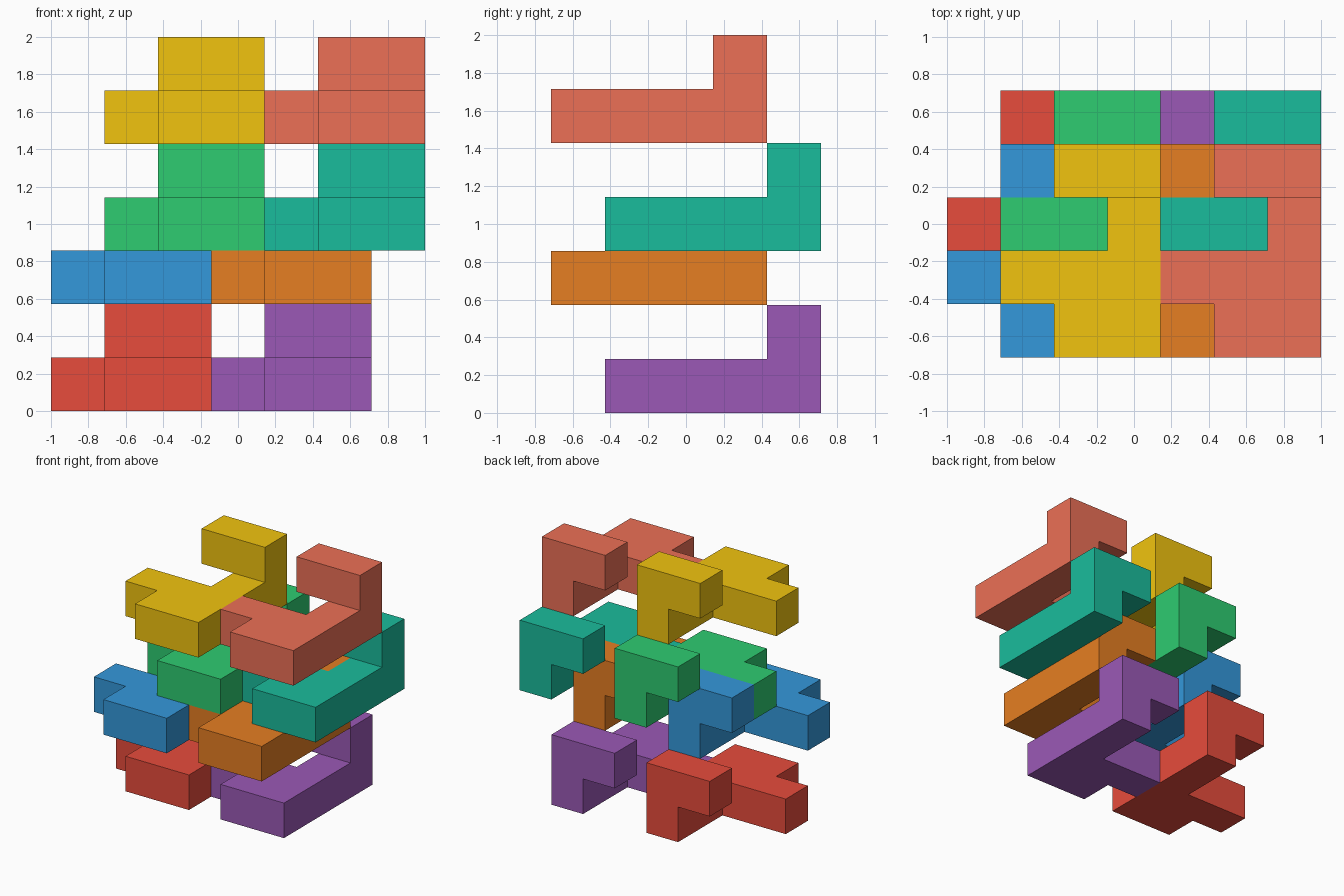
import bpy, bmesh
from mathutils import Vector

if "Cube" in bpy.data.objects:
    bpy.data.objects.remove(bpy.data.objects["Cube"])

U = 2 / 7                                  # edge of one grid cell
ORIGIN = Vector((-1, -2.5 * U, 0))

# Cells of one interlocking piece: hooked base plus a raised tab at the back
CELLS = {(2, 0, 0), (2, 1, 0), (2, 2, 0), (2, 3, 0), (1, 0, 0), (1, 1, 0), (0, 1, 0),
         (1, 3, 1), (2, 3, 1)}


def srgb(code):
    values = [int(code[i:i + 2], 16) / 255 for i in (0, 2, 4)]
    return [((v + 0.055) / 1.055) ** 2.4 if v > 0.04 else v / 12.92 for v in values] + [1]


def piece_mesh(name):
    """Outer skin of the joined cells, with flat areas merged."""
    bm = bmesh.new()
    for cell in CELLS:
        for axis in range(3):
            for side in (0, 1):
                neighbour = list(cell)
                neighbour[axis] += 2 * side - 1
                if tuple(neighbour) in CELLS:
                    continue
                corners = []
                for a, b in ((0, 0), (1, 0), (1, 1), (0, 1)):
                    p = Vector(cell)
                    p[axis] += side
                    p[(axis + 1) % 3] += a
                    p[(axis + 2) % 3] += b
                    corners.append(bm.verts.new(p * U))
                bm.faces.new(corners if side else corners[::-1])
    bmesh.ops.remove_doubles(bm, verts=bm.verts, dist=1e-4)
    bmesh.ops.dissolve_limit(bm, angle_limit=0.01, verts=bm.verts, edges=bm.edges)
    mesh = bpy.data.meshes.new(name)
    bm.to_mesh(mesh)
    bm.free()
    return mesh


# The same piece repeated in four staggered layers of two
PIECES = [
    ("red_piece", (0, 1, 0), "e74c3c"),
    ("purple_piece", (3, 1, 0), "9b59b6"),
    ("blue_piece", (0, 0, 2), "3498db"),
    ("orange_piece", (3, 0, 2), "e67e22"),
    ("green_piece", (1, 1, 3), "2ecc71"),
    ("teal_piece", (4, 1, 3), "1abc9c"),
    ("yellow_piece", (1, 0, 5), "f1c40f"),
    ("salmon_piece", (4, 0, 5), "ec7056"),
]
for name, offset, colour in PIECES:
    mesh = piece_mesh(name)
    material = bpy.data.materials.new(name)
    material.diffuse_color = srgb(colour)
    material.use_nodes = True
    material.node_tree.nodes["Principled BSDF"].inputs["Base Color"].default_value = material.diffuse_color
    mesh.materials.append(material)
    piece = bpy.data.objects.new(name, mesh)
    piece.location = ORIGIN + Vector(offset) * U
    bpy.context.collection.objects.link(piece)
